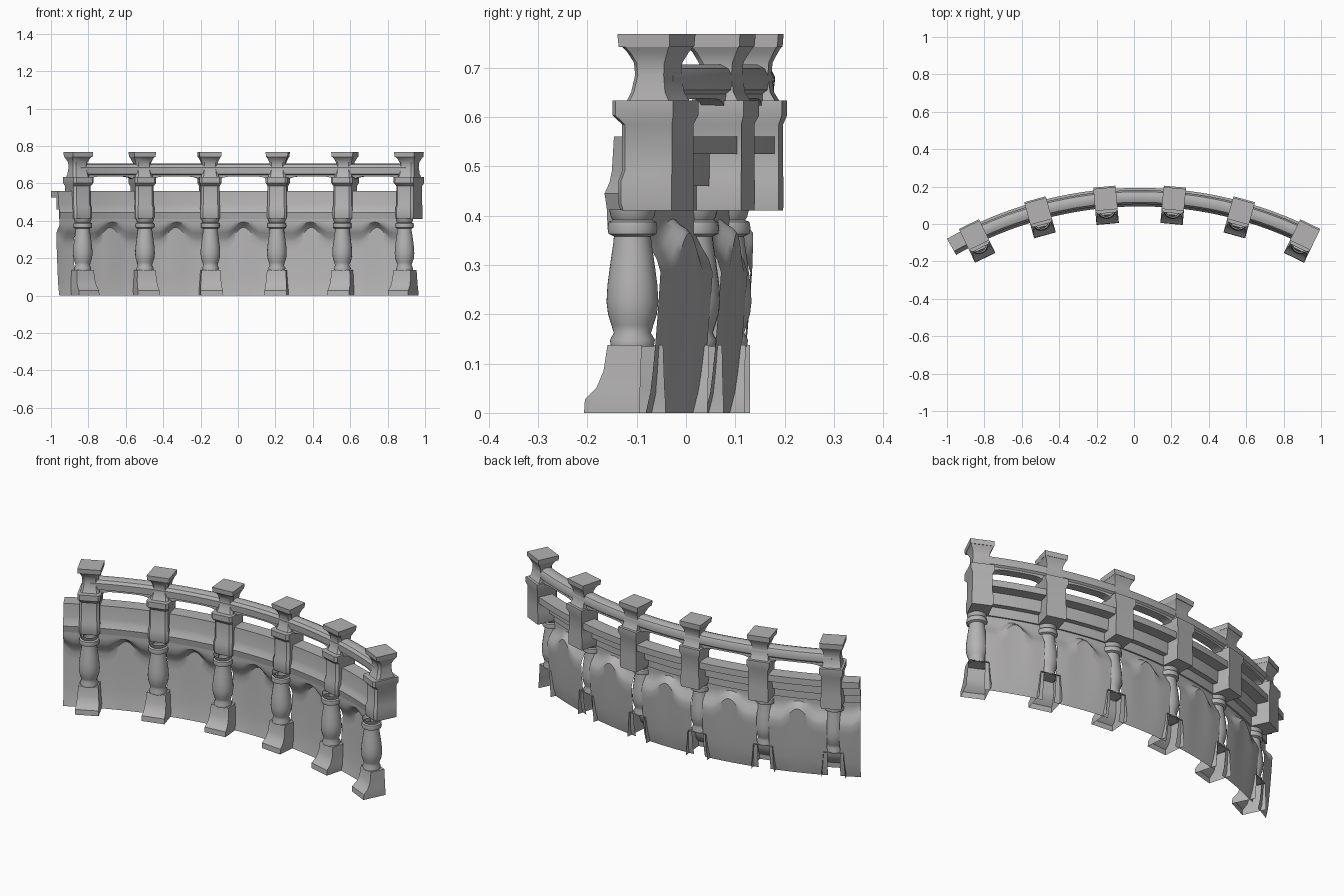
import bpy
import bmesh
from math import sin, cos, pi, radians

if "Cube" in bpy.data.objects:
    bpy.data.objects.remove(bpy.data.objects["Cube"])

CX, CY = 0.03, -1.892          # centre of the arc
STEP = 10.3                    # degrees between posts
POSTS = [(i - 2.5) * STEP for i in range(6)]
LEFT_END = -29.6

stone = bpy.data.materials.new("grey_stone")
stone.use_nodes = True
GREY = (0.46, 0.45, 0.45, 1)
stone.diffuse_color = GREY
stone.node_tree.nodes["Principled BSDF"].inputs["Base Color"].default_value = GREY


def polar(deg, r, z, side=0.0):
    """Point at an angle and radius on the arc, shifted sideways by side."""
    a = radians(deg)
    return (CX + r * sin(a) + side * cos(a), CY + r * cos(a) - side * sin(a), z)


def finish(name, bm, angle=35):
    bmesh.ops.recalc_face_normals(bm, faces=bm.faces)
    mesh = bpy.data.meshes.new(name)
    bm.to_mesh(mesh)
    bm.free()
    mesh.materials.append(stone)
    ob = bpy.data.objects.new(name, mesh)
    bpy.context.collection.objects.link(ob)
    bpy.ops.object.select_all(action='DESELECT')
    ob.select_set(True)
    bpy.context.view_layer.objects.active = ob
    bpy.ops.object.shade_smooth_by_angle(angle=radians(angle))
    return ob


def bridge(bm, rings, closed):
    """Join successive rows of vertices with quads."""
    for a, b in zip(rings, rings[1:]):
        n = len(a)
        for i in range(n if closed else n - 1):
            j = (i + 1) % n
            bm.faces.new((a[i], a[j], b[j], b[i]))


def sweep(name, profile, start, end, count):
    """Closed (radius, height) profile swept along the arc."""
    bm = bmesh.new()
    rings = []
    for i in range(count + 1):
        deg = start + (end - start) * i / count
        rings.append([bm.verts.new(polar(deg, r, z)) for r, z in profile])
    bridge(bm, rings, True)
    bm.faces.new(rings[0])
    bm.faces.new(rings[-1])
    return finish(name, bm)


def block(name, deg, levels, chamfer=0.0, open_back=False):
    """Stacked rectangles: each level is (height, half width, front, back)."""
    bm = bmesh.new()
    rings = []
    for z, w, front, back in levels:
        c = chamfer
        outline = [(w, back), (w, front + c), (w - c, front),
                   (c - w, front), (-w, front + c), (-w, back)]
        if c == 0:
            outline = [(w, back), (w, front), (-w, front), (-w, back)]
        rings.append([bm.verts.new(polar(deg, r, z, s)) for s, r in outline])
    bridge(bm, rings, not open_back)
    bm.faces.new(rings[-1])
    if not open_back:
        bm.faces.new(rings[0])
    return finish(name, bm)


def turned(name, deg, r0, profile, sides=20):
    """Lathe of (radius, height) points."""
    bm = bmesh.new()
    rings = []
    for rad, z in profile:
        rings.append([bm.verts.new(polar(deg, r0 + rad * cos(2 * pi * k / sides), z,
                                         rad * sin(2 * pi * k / sides)))
                      for k in range(sides)])
    bridge(bm, rings, True)
    return finish(name, bm, 50)


def smooth(t):
    t = min(max(t, 0.0), 1.0)
    return t * t * (3 - 2 * t)


def niche_wall(name, start, end, mid):
    """Thin wall sheet with a shallow arched niche that folds forward above."""
    bm = bmesh.new()
    rows = []
    for i in range(25):
        deg = start + (end - start) * i / 24
        u = abs(deg - mid) / (STEP / 2)
        arch = 0.285 + 0.08 * smooth(1 - u / 0.55)
        row = []
        for k in range(8):                      # niche back, curving out at the foot
            t = k / 7
            row.append(polar(deg, 1.995 + 0.033 * t ** 0.6, arch * t))
        for k in range(1, 6):                   # hood above the arch
            t = k / 5
            row.append(polar(deg, 2.028 - 0.036 * smooth(t * 1.5),
                             arch + (0.412 - arch) * t))
        rows.append([bm.verts.new(p) for p in row])
    bridge(bm, rows, False)
    return finish(name, bm, 40)


def arched_brace(name, start, end):
    """Plate under the handrail with an arched lower edge."""
    bm = bmesh.new()
    rings = []
    for i in range(17):
        t = 2 * i / 16 - 1
        deg = start + (end - start) * i / 16
        low = 0.637 - 0.035 * abs(t) ** 6
        rings.append([bm.verts.new(polar(deg, r, z)) for r, z in
                      ((2.012, 0.655), (2.012, low), (2.06, low), (2.06, 0.655))])
    bridge(bm, rings, True)
    return finish(name, bm)


BALUSTER = [(0.044, 0.135), (0.046, 0.148), (0.038, 0.162), (0.043, 0.178),
            (0.05, 0.2), (0.053, 0.225), (0.051, 0.26), (0.045, 0.305),
            (0.039, 0.345), (0.038, 0.358), (0.049, 0.363), (0.051, 0.375),
            (0.049, 0.387), (0.04, 0.391), (0.044, 0.397), (0.048, 0.412)]

# Posts
for n, deg in enumerate(POSTS, 1):
    block(f"post_foot_{n}", deg, [
        (0, 0.06, 1.9, 2.025), (0.028, 0.06, 1.902, 2.025),
        (0.05, 0.057, 1.926, 2.025), (0.085, 0.054, 1.941, 2.025),
        (0.138, 0.05, 1.948, 2.025)], open_back=True)
    turned(f"baluster_{n}", deg, 1.98, BALUSTER)
    block(f"post_body_{n}", deg, [
        (0.41, 0.051, 1.972, 2.093), (0.425, 0.053, 1.968, 2.093),
        (0.47, 0.053, 1.968, 2.093), (0.49, 0.05, 1.975, 2.093),
        (0.585, 0.05, 1.975, 2.093), (0.603, 0.059, 1.958, 2.1),
        (0.633, 0.059, 1.958, 2.1)], chamfer=0.012)
    block(f"post_neck_{n}", deg, [
        (0.633, 0.048, 1.985, 2.085), (0.65, 0.045, 1.993, 2.075),
        (0.685, 0.041, 2.0, 2.07), (0.71, 0.042, 1.998, 2.072),
        (0.73, 0.05, 1.988, 2.082), (0.742, 0.057, 1.979, 2.089)], chamfer=0.012)
    block(f"post_cap_{n}", deg, [
        (0.742, 0.058, 1.977, 2.091), (0.768, 0.06, 1.975, 2.093)])

# Niche walls, with a short run past the first post
for n, deg in enumerate(POSTS[:-1], 1):
    niche_wall(f"niche_wall_{n}", deg + 0.9, deg + STEP - 0.9, deg + STEP / 2)
    arched_brace(f"rail_brace_{n}", deg + 1, deg + STEP - 1)
niche_wall("niche_wall_end", LEFT_END, POSTS[0] - 0.9, POSTS[0] - STEP / 2)

# Parapet band with its overhanging ledge at the back
sweep("parapet_band", [
    (1.992, 0.41), (1.986, 0.445), (1.998, 0.468), (2.003, 0.49), (2.008, 0.56),
    (2.085, 0.56), (2.085, 0.525), (2.027, 0.525), (2.027, 0.46), (2.0, 0.46),
    (2.0, 0.41)], LEFT_END, POSTS[-1], 44)

# Rounded handrail
sweep("handrail", [
    (2.0, 0.65), (1.998, 0.685), (2.008, 0.7), (2.025, 0.706), (2.048, 0.706),
    (2.064, 0.698), (2.073, 0.68), (2.07, 0.655), (2.055, 0.643), (2.015, 0.643)],
    POSTS[0], POSTS[-1], 44)
